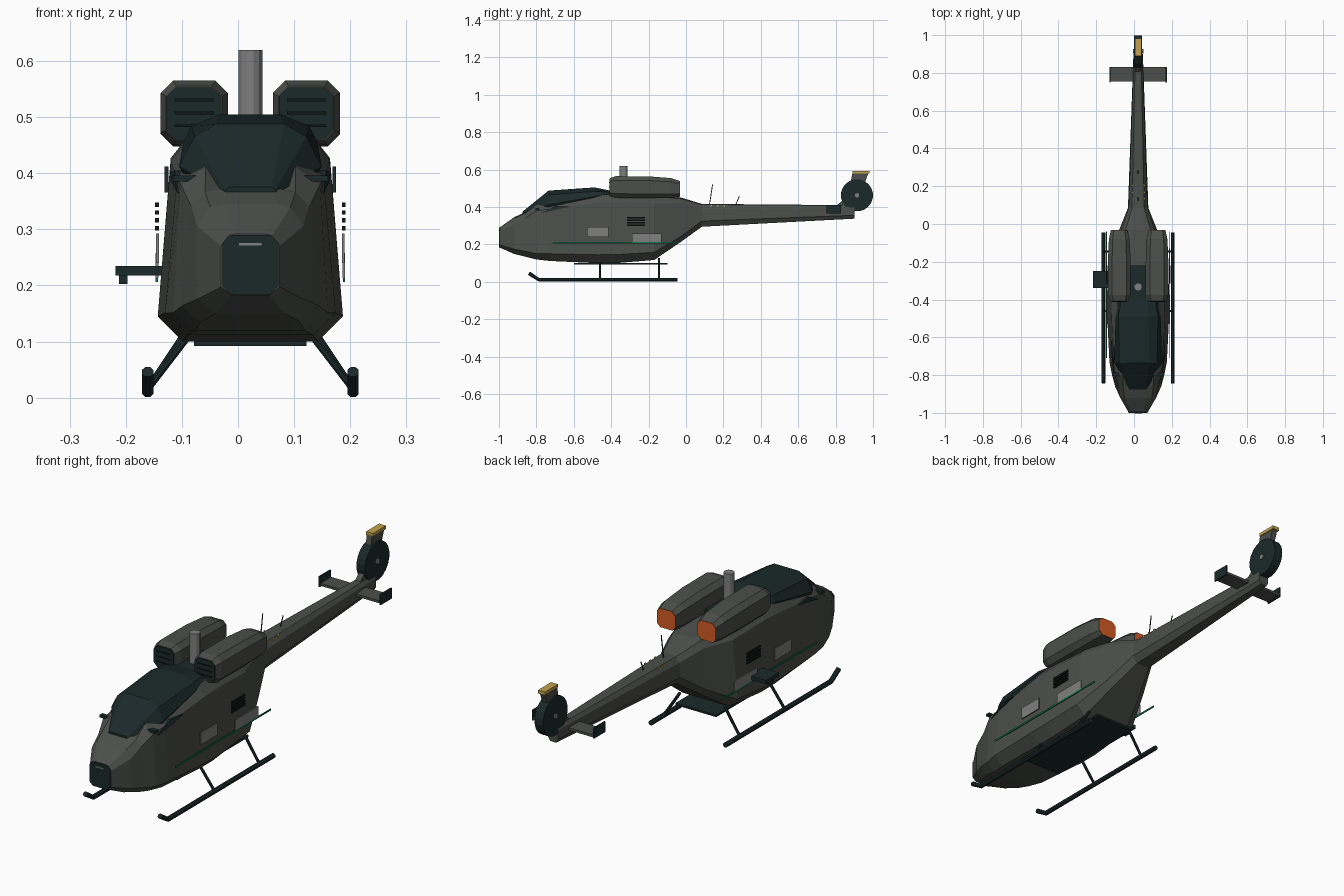
import bpy, bmesh, math
from mathutils import Vector

CX = 0.022  # centreline of the aircraft


def material(name, rgb):
    m = bpy.data.materials.new(name)
    m.diffuse_color = (*rgb, 1)
    return m


GREY = material("hull grey", (0.070, 0.077, 0.068))
DARK = material("dark slate", (0.011, 0.022, 0.023))
LIGHT = material("light grey", (0.21, 0.215, 0.21))
BLACK = material("black", (0.005, 0.008, 0.008))
ORANGE = material("exhaust orange", (0.66, 0.105, 0.016))
GOLD = material("gold", (0.55, 0.36, 0.08))
GREEN = material("stripe green", (0.005, 0.19, 0.09))


def mesh(name, verts, faces, mat):
    bm = bmesh.new()
    vs = [bm.verts.new((x + CX, y, z)) for x, y, z in verts]
    for f in faces:
        bm.faces.new([vs[i] for i in f])
    bmesh.ops.recalc_face_normals(bm, faces=bm.faces)
    me = bpy.data.meshes.new(name)
    bm.to_mesh(me)
    bm.free()
    me.materials.append(mat)
    ob = bpy.data.objects.new(name, me)
    bpy.context.collection.objects.link(ob)
    return ob


def loft(name, rings, mat):
    """Skin a list of equal-length rings and cap both ends."""
    n = len(rings[0])
    verts = [v for r in rings for v in r]
    faces = [(a * n + i, a * n + (i + 1) % n, (a + 1) * n + (i + 1) % n, (a + 1) * n + i)
             for a in range(len(rings) - 1) for i in range(n)]
    faces += [tuple(range(n)), tuple(range(len(verts) - n, len(verts)))]
    return mesh(name, verts, faces, mat)


def mirror_ring(y, pts):
    """Closed ring at y from right-hand (x, z) points listed bottom to top."""
    return [(x, y, z) for x, z in pts] + [(-x, y, z) for x, z in reversed(pts)]


def octagon(y, cx, hw, z0, z1, c):
    pts = [(hw - c, z0), (hw, z0 + c), (hw, z1 - c), (hw - c, z1)]
    return [(x + cx, yy, z) for x, yy, z in mirror_ring(y, pts)]


def box(name, x, y, z, mat):
    rings = [[(x[0], b, z[0]), (x[1], b, z[0]), (x[1], b, z[1]), (x[0], b, z[1])] for b in y]
    return loft(name, rings, mat)


def tube(name, path, r, mat, n=8):
    rings = []
    for i, p in enumerate(path):
        d = (Vector(path[min(i + 1, len(path) - 1)]) - Vector(path[max(i - 1, 0)])).normalized()
        u = d.cross(Vector((1, 0, 0)) if abs(d.x) < 0.9 else Vector((0, 0, 1))).normalized()
        w = d.cross(u)
        rings.append([tuple(Vector(p) + r * (math.cos(t) * u + math.sin(t) * w))
                      for t in (2 * math.pi * (k + 0.5) / n for k in range(n))])
    return loft(name, rings, mat)


# Fuselage and tail boom: (y, bottom, top, half width, section shape)
NOSE = [(0.65, 0), (1, 0.13), (1, 0.8), (0.75, 0.97), (0.5, 1)]
BROW = [(0.7, 0), (1, 0.12), (0.9, 1.0), (0.58, 1.12), (0.3, 1)]
CABIN = [(0.73, 0), (1, 0.12), (0.86, 0.86), (0.66, 0.97), (0.33, 1)]
BOOM = [(0.6, 0), (1, 0.25), (0.92, 0.78), (0.6, 0.97), (0.4, 1)]
stations = [(-0.995, 0.183, 0.292, 0.052, NOSE), (-0.92, 0.15, 0.345, 0.095, NOSE),
            (-0.86, 0.135, 0.374, 0.122, CABIN), (-0.8, 0.12, 0.38, 0.138, BROW),
            (-0.73, 0.112, 0.435, 0.152, CABIN),
            (-0.47, 0.1, 0.475, 0.165, CABIN), (-0.38, 0.1, 0.48, 0.165, CABIN),
            (-0.17, 0.117, 0.465, 0.155, CABIN), (-0.03, 0.212, 0.452, 0.1, CABIN),
            (0.085, 0.295, 0.417, 0.054, BOOM), (0.9, 0.338, 0.41, 0.025, BOOM)]
loft("fuselage", [mirror_ring(y, [(hw * w, zb + t * (zt - zb)) for w, t in shape])
                  for y, zb, zt, hw, shape in stations], GREY)

# Canopy glass
canopy = [(-0.875, [(0.03, 0.355), (0.045, 0.362), (0.044, 0.37), (0.038, 0.375)]),
          (-0.735, [(0.105, 0.37), (0.127, 0.412), (0.1, 0.465), (0.06, 0.488)]),
          (-0.49, [(0.1, 0.42), (0.119, 0.456), (0.105, 0.484), (0.055, 0.505)]),
          (-0.4, [(0.08, 0.44), (0.1, 0.474), (0.09, 0.48), (0.05, 0.487)])]
loft("canopy", [mirror_ring(y, p) for y, p in canopy], DARK)
box("roof_spine", (-0.042, 0.042), (-0.42, -0.22), (0.44, 0.487), DARK)

# Nose sensor plate
loft("nose_plate", [octagon(y, 0, 0.05, 0.184, 0.29, 0.015) for y in (-1, -0.99)], DARK)
box("nose_light", (-0.02, 0.02), (-1.002, -0.99), (0.271, 0.276), LIGHT)

# Rotor mast
tube("rotor_mast", [(0, -0.333, 0.44), (0, -0.333, 0.62)], 0.022, LIGHT, 12)

# Paired parts
for s, side in ((-1, "left"), (1, "right")):
    def sbox(name, x0, x1, y, z, mat):
        return box(side + "_" + name, sorted((s * x0, s * x1)), y, z, mat)

    # Engine nacelles with slatted intakes and exhausts
    c = s * 0.1
    loft(side + "_nacelle", [octagon(-0.405, c, 0.05, 0.458, 0.555, 0.018),
                             octagon(-0.375, c, 0.06, 0.45, 0.565, 0.022),
                             octagon(-0.2, c, 0.06, 0.448, 0.564, 0.022),
                             octagon(-0.08, c, 0.055, 0.45, 0.555, 0.02),
                             octagon(-0.035, c, 0.045, 0.455, 0.54, 0.016)], GREY)
    loft(side + "_intake", [octagon(y, c, 0.049, 0.46, 0.553, 0.017) for y in (-0.41, -0.4)], DARK)
    for k in range(3):
        sbox("intake_slat", 0.065, 0.135, (-0.413, -0.405), (0.482 + k * 0.023, 0.487 + k * 0.023), BLACK)
    loft(side + "_exhaust", [octagon(y, c, 0.044, 0.456, 0.539, 0.0155) for y in (-0.037, -0.033)], ORANGE)

    # Skids and struts
    tube(side + "_skid", [(s * 0.183, -0.84, 0.046), (s * 0.183, -0.785, 0.011),
                          (s * 0.183, -0.045, 0.011)], 0.011, DARK)
    for y, z in ((-0.46, 0.11), (-0.145, 0.125)):
        tube(side + "_strut", [(s * 0.183, y, 0.015), (s * 0.11, y, z)], 0.0065, DARK)

    # Side stripe, light panels, vents
    sbox("stripe", 0.165, 0.169, (-0.71, -0.04), (0.206, 0.213), GREEN)
    sbox("front_panel", 0.163, 0.168, (-0.53, -0.415), (0.24, 0.293), LIGHT)
    sbox("rear_panel", 0.164, 0.169, (-0.29, -0.13), (0.213, 0.258), LIGHT)
    for k in range(4):
        sbox("vent_slat", 0.163, 0.17, (-0.315, -0.22), (0.298 + k * 0.014, 0.306 + k * 0.014), BLACK)

    # Probe and side window sliver beside the canopy
    sbox("probe", 0.09, 0.138, (-0.805, -0.785), (0.385, 0.396), DARK)
    sliver = [(0.128, -0.78, 0.365), (0.138, -0.70, 0.385), (0.140, -0.62, 0.402), (0.132, -0.70, 0.405)]
    loft(side + "_window_sliver", [[(s * (x + d), y, z) for x, y, z in sliver] for d in (-0.01, 0.003)], DARK)

    # Stabiliser end plates
    sbox("end_plate", 0.146, 0.153, (0.75, 0.83), (0.366, 0.412), DARK)

    # Small marker lights on the boom
    for y in (0.13, 0.165, 0.2):
        sbox("marker", 0.03, 0.038, (y, y + 0.008), (0.4, 0.412), GOLD)

# Belly plate
box("belly_plate", (-0.1, 0.1), (-0.6, -0.1), (0.092, 0.101), DARK)

# Tail: stabiliser, fin, shrouded rotor, gold cap
box("stabiliser", (-0.15, 0.15), (0.755, 0.83), (0.37, 0.381), GREY)
fin = [(0.79, 0.395), (0.9, 0.37), (0.975, 0.582), (0.89, 0.582), (0.865, 0.46)]
loft("tail_fin", [[(x, y, z) for y, z in fin] for x in (-0.013, 0.013)], GREY)
tube("tail_rotor_shroud", [(-0.021, 0.914, 0.463), (0.021, 0.914, 0.463)], 0.086, DARK, 20)
tube("tail_rotor_hub", [(-0.027, 0.914, 0.463), (0.027, 0.914, 0.463)], 0.012, LIGHT, 10)
box("fin_cap", (-0.017, 0.017), (0.89, 0.982), (0.579, 0.594), GOLD)

# Antennas
tube("front_antenna", [(0, 0.125, 0.41), (0, 0.142, 0.52)], 0.0025, DARK, 6)
tube("rear_antenna", [(0, 0.265, 0.41), (0, 0.285, 0.458)], 0.0025, DARK, 6)

# Sensor arm on the left side
box("sensor_arm", (-0.24, -0.15), (-0.34, -0.25), (0.218, 0.235), DARK)
box("sensor_head", (-0.234, -0.219), (-0.31, -0.28), (0.203, 0.219), DARK)
